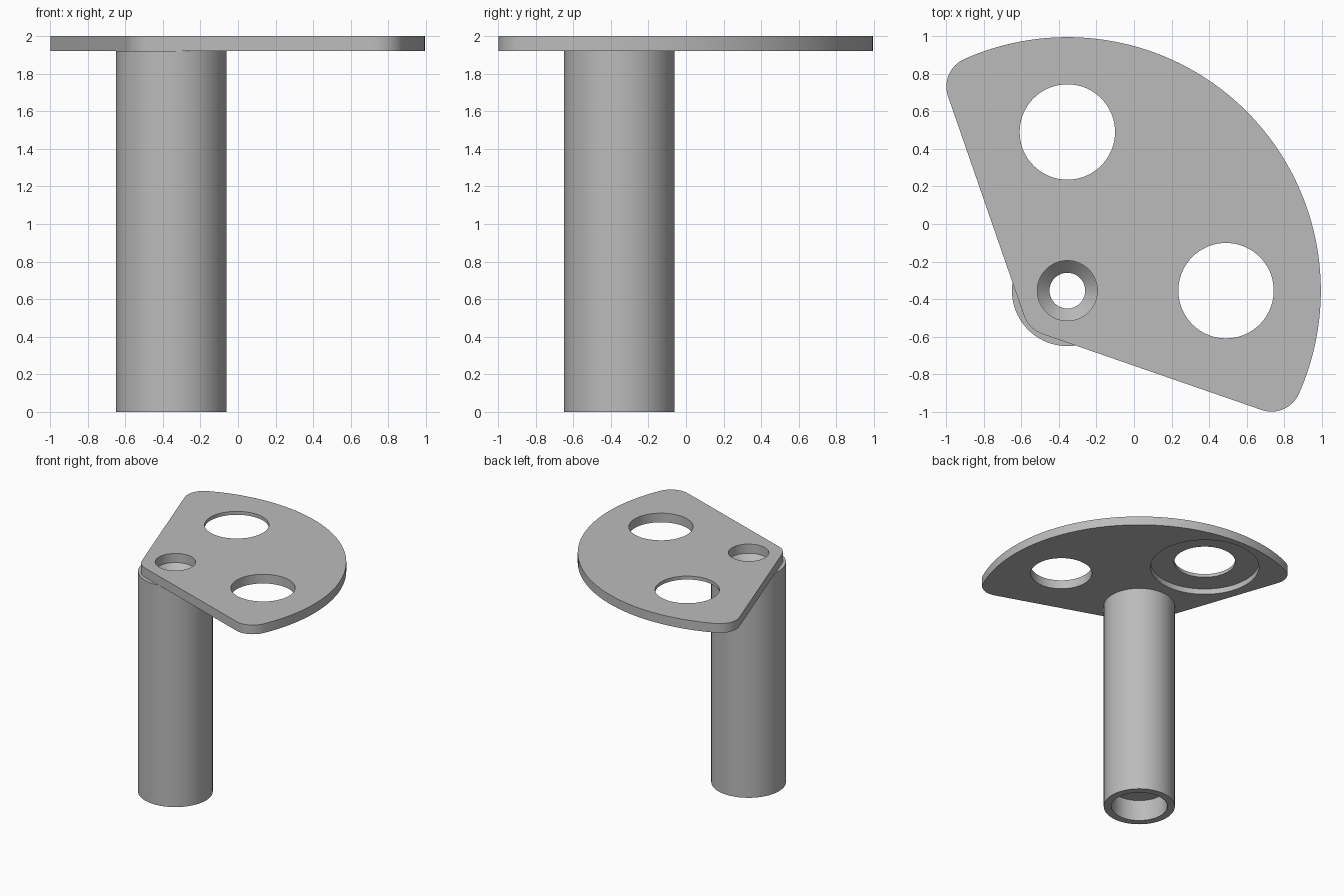
import bpy
import bmesh
from math import cos, sin, radians, pi, sqrt
from mathutils import Vector

cube = bpy.data.objects.get("Cube")
if cube:
    bpy.data.objects.remove(cube, do_unlink=True)

AXIS = Vector((-0.355, -0.355))   # centre of the post and of the fan's arc
TOP, UNDER = 2.0, 1.92            # plate faces
REACH = 0.845                     # post axis to each large hole

metal = bpy.data.materials.new("grey_metal")
metal.use_nodes = True
GREY = (0.5, 0.5, 0.5, 1)
metal.diffuse_color = GREY
metal.node_tree.nodes["Principled BSDF"].inputs["Base Color"].default_value = GREY


def make_object(name, bm):
    bmesh.ops.recalc_face_normals(bm, faces=bm.faces)
    mesh = bpy.data.meshes.new(name)
    bm.to_mesh(mesh)
    bm.free()
    mesh.materials.append(metal)
    obj = bpy.data.objects.new(name, mesh)
    bpy.context.collection.objects.link(obj)
    return obj


def activate(obj):
    bpy.ops.object.select_all(action='DESELECT')
    obj.select_set(True)
    bpy.context.view_layer.objects.active = obj


def arc(centre, radius, start, end, steps):
    angles = [radians(start + (end - start) * i / steps) for i in range(steps + 1)]
    return [centre + radius * Vector((cos(a), sin(a))) for a in angles]


def prism(name, outline, bottom, top):
    bm = bmesh.new()
    face = bm.faces.new([bm.verts.new((p.x, p.y, bottom)) for p in outline])
    side = bmesh.ops.extrude_face_region(bm, geom=[face])["geom"]
    moved = [v for v in side if isinstance(v, bmesh.types.BMVert)]
    bmesh.ops.translate(bm, verts=moved, vec=(0, 0, top - bottom))
    return make_object(name, bm)


def cut_round(obj, centre, radius, bottom, top):
    cutter = prism("cutter", arc(centre, radius, 0, 355, 71), bottom, top)
    cutter.hide_render = True
    mod = obj.modifiers.new("hole", 'BOOLEAN')
    mod.operation, mod.solver, mod.object = 'DIFFERENCE', 'EXACT', cutter
    activate(obj)
    bpy.ops.object.modifier_apply(modifier=mod.name)
    bpy.data.objects.remove(cutter, do_unlink=True)


# Fan-shaped plate: rounded tip, large arc and two rounded corners
RADIUS, FILLET, SLANT, SWEEP = 1.35, 0.16, 19.1, 24


def polar(radius, angle):
    return AXIS + radius * Vector((cos(radians(angle)), sin(radians(angle))))


outline = (arc(polar(0.113, 225), FILLET, 180 + SLANT, 270 - SLANT, 10)
           + arc(polar(RADIUS - FILLET, -SWEEP), FILLET, -90 - SLANT, -SWEEP, 16)
           + arc(AXIS, RADIUS, -SWEEP, 90 + SWEEP, 72)[1:-1]
           + arc(polar(RADIUS - FILLET, 90 + SWEEP), FILLET, 90 + SWEEP, 180 + SLANT, 16))
plate = prism("top_plate", outline, UNDER, TOP)

# Two through holes, a counterbore under the rear one, and the screw hole
right_hole = AXIS + Vector((REACH, 0))
rear_hole = AXIS + Vector((0, REACH))
for centre, radius, bottom, top in ((right_hole, 0.254, 1.8, 2.1),
                                    (rear_hole, 0.254, 1.8, 2.1),
                                    (rear_hole, 0.45, 1.8, UNDER + 0.05),
                                    (AXIS, 0.16, 1.8, 2.1)):
    cut_round(plate, centre, radius, bottom, top)

# Hollow post turned from a closed profile: countersunk top, wide bore at the foot
profile = [(0.295, 0), (0.295, UNDER), (0.16, UNDER), (0.095, UNDER - 0.065),
           (0.095, 0.19), (0.232, 0.19), (0.232, 0)]
STEPS = 72
bm = bmesh.new()
rings = []
for i in range(STEPS):
    a = 2 * pi * i / STEPS
    rings.append([bm.verts.new((AXIS.x + r * cos(a), AXIS.y + r * sin(a), z))
                  for r, z in profile])
for i in range(STEPS):
    here, after = rings[i], rings[(i + 1) % STEPS]
    for j in range(len(profile)):
        k = (j + 1) % len(profile)
        bm.faces.new((here[j], after[j], after[k], here[k]))
post = make_object("post", bm)

for obj in (plate, post):
    activate(obj)
    bpy.ops.object.shade_smooth_by_angle(angle=radians(30))
